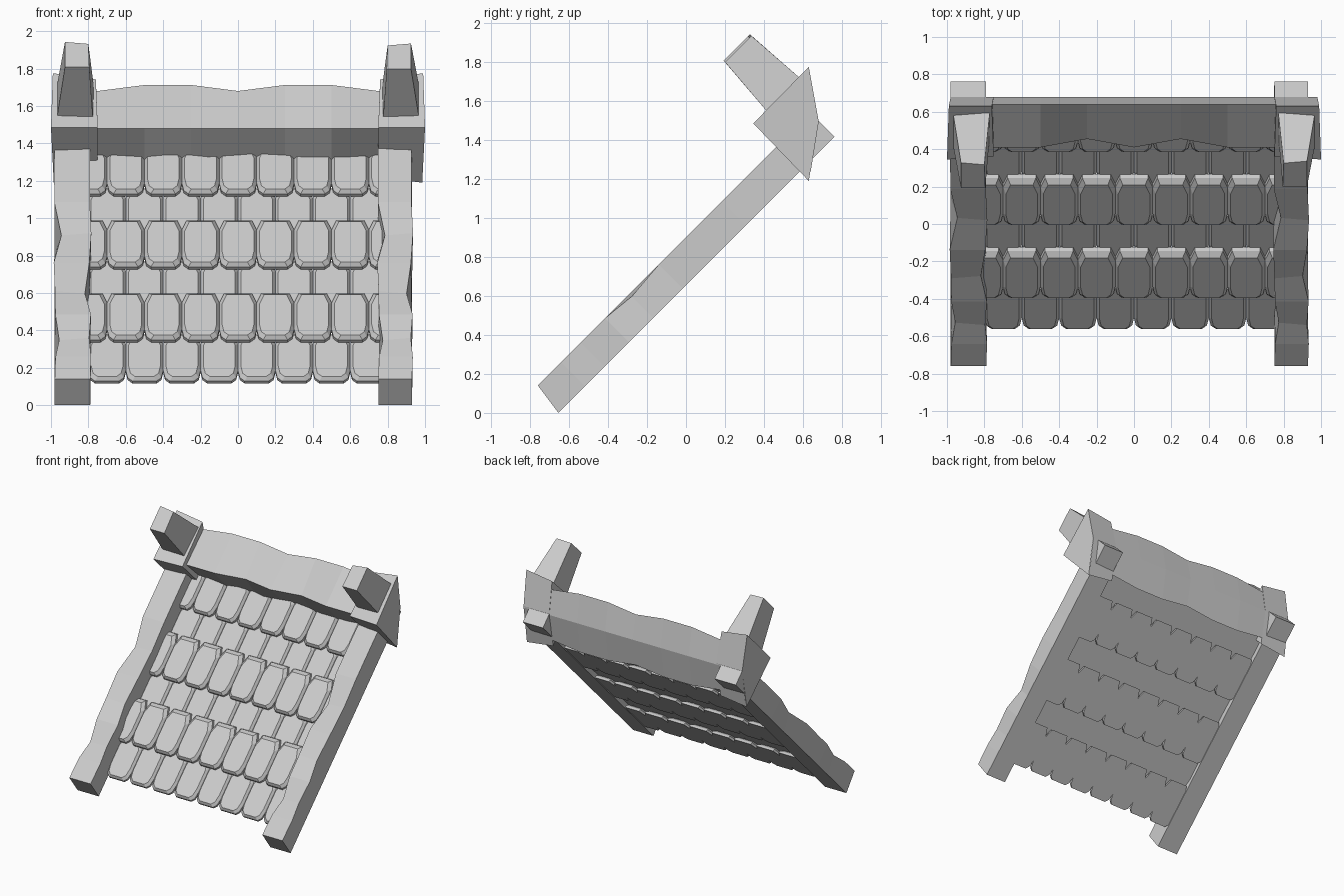
import bpy, bmesh, math

if "Cube" in bpy.data.objects:
    bpy.data.objects.remove(bpy.data.objects["Cube"])

R = math.sqrt(0.5)


def P(x, s, n):
    """Roof coordinates: s runs up the 45 degree slope, n is outward from it."""
    return (x, (s - n) * R, (s + n) * R)


def loft(bm, rings):
    """Skin a list of equal-length rings and cap both ends."""
    vs = [[bm.verts.new(p) for p in ring] for ring in rings]
    k = len(vs[0])
    for a, b in zip(vs, vs[1:]):
        for i in range(k):
            j = (i + 1) % k
            bm.faces.new((a[i], a[j], b[j], b[i]))
    bm.faces.new(vs[0][::-1])
    bm.faces.new(vs[-1])


def finish(name, bm):
    bmesh.ops.recalc_face_normals(bm, faces=bm.faces)
    me = bpy.data.meshes.new(name)
    bm.to_mesh(me)
    bm.free()
    ob = bpy.data.objects.new(name, me)
    bpy.context.collection.objects.link(ob)
    return ob


# Roof tiles: chamfered slabs with a bevelled front face
def tile(bm, cx, s0, n0, n1, length=0.36):
    def outline(w, a, b, n):
        pts = [(-w + .035, a), (w - .035, a), (w - .01, a + .025), (w, a + .08),
               (w, b - .07), (w - .025, b), (-w + .025, b), (-w, b - .07),
               (-w, a + .08), (-w + .01, a + .025)]
        return [P(cx + x, s, n) for x, s in pts]
    s1 = s0 + length
    mid = n0 + (n1 - n0) * 0.5
    loft(bm, [outline(.1, s0, s1, n0), outline(.1, s0, s1 - .01, mid),
              outline(.085, s0 + .015, s1 - .04, n1)])


for r in range(3):
    bm = bmesh.new()
    for i in range(8):
        tile(bm, -0.7 + 0.2 * i, -0.304 + 0.552 * r, 0.469, 0.506)
    finish(f"lower_tile_row_{r + 1}", bm)
    bm = bmesh.new()
    for i in range(9):
        tile(bm, -0.8 + 0.2 * i, -0.03 + 0.552 * r, 0.504, 0.546)
    finish(f"upper_tile_row_{r + 1}", bm)


# Side rafters: hewn beams with chipped upper edges
def rafter(name, x0, x1, left_chips, right_chips):
    stations = [-.45, -.27, -.127, .05, .226, .44, .665, .9, 1.2, 1.54]
    bm = bmesh.new()
    rings = []
    for i, s in enumerate(stations):
        lo, hi = (-.463, -.438) if i == 0 else (s, s)
        l = .03 if i in left_chips else 0
        r = .03 if i in right_chips else 0
        w = .006 * math.sin(i * 2.3)
        rings.append([P(x0, lo, .463), P(x1, lo, .463),
                      P(x1 - r + w * (0 < i < 9), hi, .637 - r * .6),
                      P(x0 + l + w * (0 < i < 9), hi, .637 - l * .6)])
    loft(bm, rings)
    finish(name, bm)


rafter("left_rafter", -0.98, -0.79, (2, 6), (4,))
rafter("right_rafter", 0.75, 0.93, (2, 6), (4,))

# Ridge beam: kite section with wavy edges
bm = bmesh.new()
rings = []
for i in range(9):
    x = -0.98 + 0.245 * i if i in (0, 8) else -1 + 0.25 * i
    front = 0.455 if i in (3, 5) else 0.41
    top = 1.68 if i % 4 in (0, 1) and i in (1, 4) or i == 7 else 1.712
    bottom = 1.27 if i in (1, 4, 7) else 1.24
    rings.append([(x, front, 1.48), (x, .64, top), (x, .68, 1.49), (x, .64, bottom)])
loft(bm, rings)
finish("ridge_beam", bm)

# Ridge end caps and tapered horns, mirrored
for side, name, drop in ((-1, "left", 0), (1, "right", .012)):
    bm = bmesh.new()
    loft(bm, [[(side * 1.0, .345, 1.485), (side * .99, .63, 1.775),
               (side * .98, .68, 1.5), (side * .985, .63, 1.19)],
              [(side * .75, .36, 1.485), (side * .76, .63, 1.742),
               (side * .75, .68, 1.5), (side * .75, .63, 1.22)]])
    finish(f"{name}_ridge_cap", bm)

    bm = bmesh.new()
    base_n, top_n = .77, 1.142 - drop
    loft(bm, [[P(side * .97, 1.385, base_n), P(side * .775, 1.385, base_n),
               P(side * .77, 1.63, base_n), P(side * .97, 1.63, base_n)],
              [P(side * .925, 1.414, top_n), P(side * .795, 1.414, top_n),
               P(side * .80, 1.59, top_n), P(side * .925, 1.605, top_n)]])
    finish(f"{name}_horn", bm)
